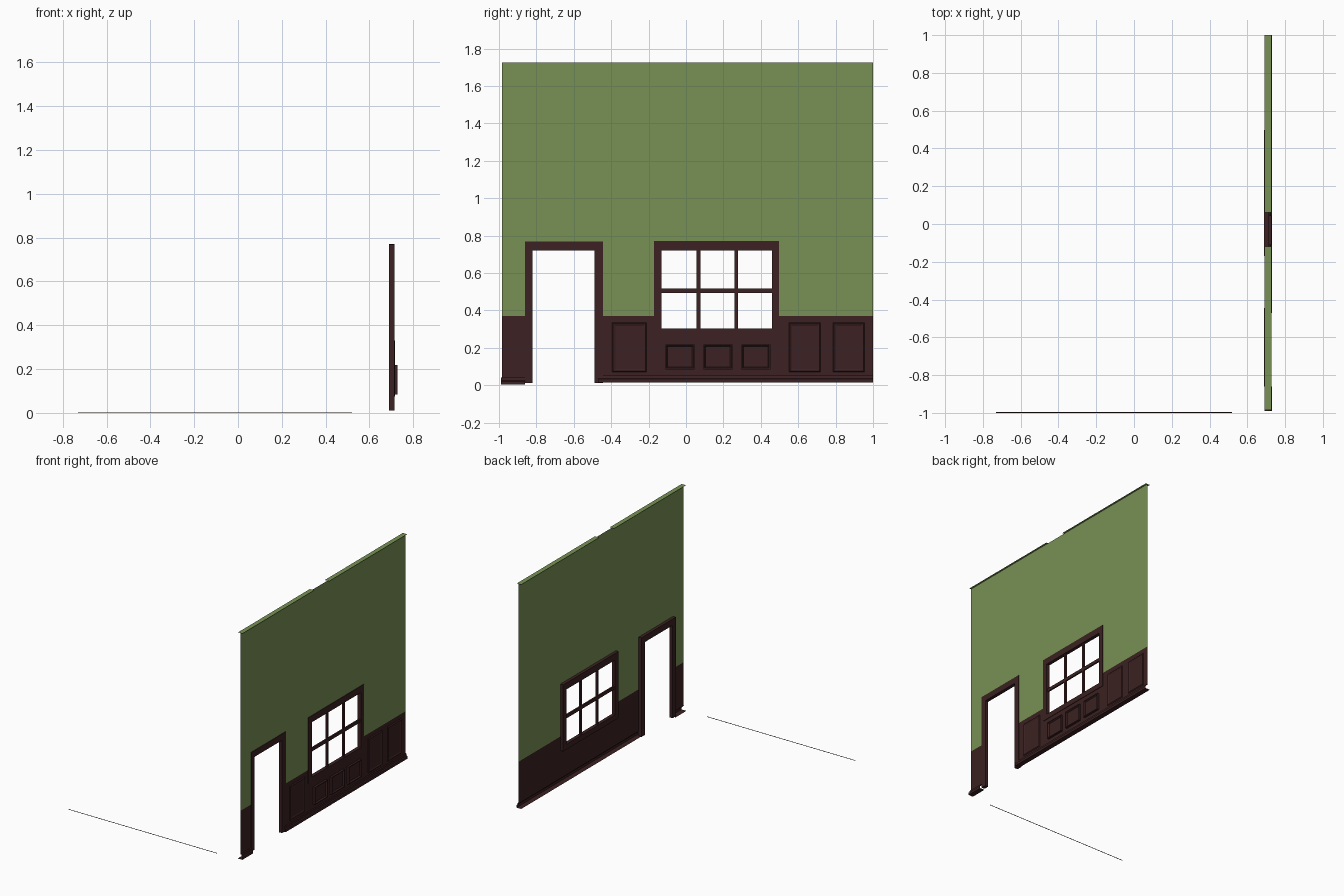
import bpy, bmesh

if "Cube" in bpy.data.objects:
    bpy.data.objects.remove(bpy.data.objects["Cube"])

X = 0.711            # plane of the wall sheet


def material(name, rgb):
    m = bpy.data.materials.new(name)
    m.diffuse_color = (*rgb, 1)
    m.use_nodes = True
    m.node_tree.nodes["Principled BSDF"].inputs["Base Color"].default_value = m.diffuse_color
    return m


GREEN = material("green_paint", (0.188, 0.283, 0.089))
WOOD = material("dark_wood", (0.045, 0.0152, 0.016))


def finish(name, bm, mat):
    me = bpy.data.meshes.new(name)
    bm.to_mesh(me)
    bm.free()
    me.materials.append(mat)
    ob = bpy.data.objects.new(name, me)
    bpy.context.collection.objects.link(ob)
    return ob


def sheets(name, rects, mat):
    """Flat wall pieces facing +x, each (y0, y1, z0, z1)."""
    bm = bmesh.new()
    for y0, y1, z0, z1 in rects:
        bm.faces.new([bm.verts.new((X, y, z)) for y, z in
                      ((y0, z0), (y1, z0), (y1, z1), (y0, z1))])
    return finish(name, bm, mat)


def boxes(name, items, mat):
    """Boxes, each (x0, x1, y0, y1, z0, z1)."""
    bm = bmesh.new()
    for x0, x1, y0, y1, z0, z1 in items:
        vs = bmesh.ops.create_cube(bm, size=1)["verts"]
        for v in vs:
            v.co = (x1 if v.co.x > 0 else x0,
                    y1 if v.co.y > 0 else y0,
                    z1 if v.co.z > 0 else z0)
    return finish(name, bm, mat)


def panel(name, y0, y1, z0, z1, steps):
    """Moulded panel made of nested rectangles, steps = (inset, x)."""
    bm = bmesh.new()
    prev = None
    for d, x in steps:
        loop = [bm.verts.new((x, y, z)) for y, z in
                ((y0 + d, z0 + d), (y1 - d, z0 + d),
                 (y1 - d, z1 - d), (y0 + d, z1 - d))]
        if prev:
            for i in range(4):
                j = (i + 1) % 4
                bm.faces.new((prev[i], prev[j], loop[j], loop[i]))
        prev = loop
    bm.faces.new(prev)
    return finish(name, bm, WOOD)


def baseboard(name, y0, y1, z):
    """Open skirting profile run along the wall."""
    prof = [(X, .037), (.721, .037), (.723, .022), (.73, .018), (.73, 0), (.69, 0)]
    bm = bmesh.new()
    a, b = ([bm.verts.new((x, y, z + h)) for x, h in prof] for y in (y0, y1))
    for i in range(len(prof) - 1):
        bm.faces.new((a[i], b[i], b[i + 1], a[i + 1]))
    return finish(name, bm, WOOD)


# painted wall around the door and window
sheets("painted_wall", [(-.985, 1, .768, 1.725), (-.985, -.86, .37, .768),
                        (-.445, -.17, .37, .768), (.497, 1, .37, .768)], GREEN)

# wall top ledge, broken above the window
bm = bmesh.new()
for y0, y1 in ((-.985, -.12), (.06, 1)):
    bm.faces.new([bm.verts.new((x, y, 1.725)) for x, y in
                  ((.69, y0), (.727, y0), (.727, y1), (.69, y1))])
finish("wall_top_ledge", bm, GREEN)

# wooden wainscot
sheets("wainscot", [(-.985, -.86, .037, .37), (-.445, -.17, .05, .37),
                    (-.17, .497, .05, .262), (.497, 1, .05, .37)], WOOD)

# raised panels under the window
raised = [(0, X), (0, .727), (.006, .727), (.012, .717)]
for i in range(3):
    y = -.11 + i * .203
    panel(f"window_panel_{i + 1}", y, y + .155, .085, .218, raised)

# tall shallow panels beside the window
shallow = [(0, X), (.006, .717), (.018, .712)]
for i, (y0, y1) in enumerate(((-.395, -.21), (.55, .72), (.785, .955))):
    panel(f"tall_panel_{i + 1}", y0, y1, .07, .335, shallow)

baseboard("baseboard_left", -.99, -.86, .003)
baseboard("baseboard_right", -.47, 1, .015)

# door frame
fx = (.688, .715)
boxes("door_frame", [(*fx, -.86, -.82, .012, .768), (*fx, -.49, -.445, .012, .768),
                     (*fx, -.82, -.49, .72, .768)], WOOD)

# window frame and glazing bars
boxes("window_frame", [(*fx, -.17, -.13, .262, .77), (*fx, .46, .497, .262, .77),
                       (*fx, -.13, .46, .72, .77), (*fx, -.13, .46, .262, .302)], WOOD)
bx = (.697, .709)
boxes("window_bars", [(*bx, y - .01, y + .01, .302, .72) for y in (.067, .268)]
      + [(*bx, -.13, .46, .492, .517)], WOOD)

# thin floor edge strip along the front
boxes("floor_edge_strip", [(-.73, .52, -1, -.996, 0, .002)], WOOD)
